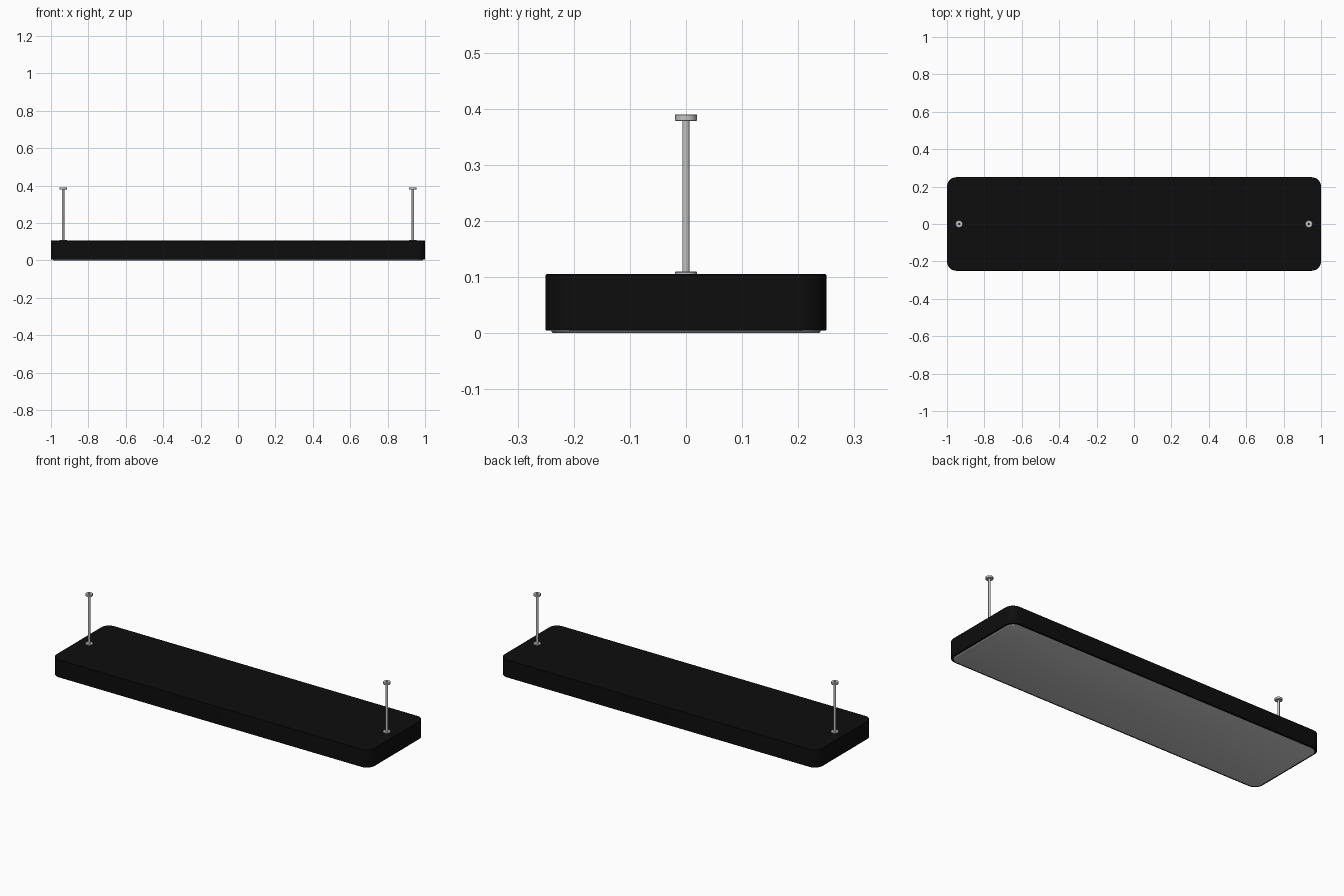
import bpy, bmesh, math

if "Cube" in bpy.data.objects:
    bpy.data.objects.remove(bpy.data.objects["Cube"])


def material(name, rgb):
    m = bpy.data.materials.new(name)
    m.diffuse_color = (*rgb, 1)
    m.use_nodes = True
    m.node_tree.nodes["Principled BSDF"].inputs["Base Color"].default_value = m.diffuse_color
    return m


BLACK = material("matte black", (0.004, 0.004, 0.004))
METAL = material("brushed metal", (0.55, 0.55, 0.55))
DIFFUSER = material("diffuser white", (0.6, 0.6, 0.6))


def finish(bm, name, mat):
    bmesh.ops.recalc_face_normals(bm, faces=bm.faces)
    me = bpy.data.meshes.new(name)
    bm.to_mesh(me)
    bm.free()
    ob = bpy.data.objects.new(name, me)
    bpy.context.collection.objects.link(ob)
    me.materials.append(mat)
    bpy.ops.object.select_all(action='DESELECT')
    ob.select_set(True)
    bpy.context.view_layer.objects.active = ob
    bpy.ops.object.shade_smooth_by_angle(angle=math.radians(35))
    return ob


def rounded_slab(name, hx, hy, r, layers, mat):
    """Rounded rectangle stacked through (z, inset) layers."""
    bm = bmesh.new()
    rings = []
    for z, inset in layers:
        ring = []
        for q, (sx, sy) in enumerate([(1, 1), (-1, 1), (-1, -1), (1, -1)]):
            for i in range(9):
                a = math.pi / 2 * (q + i / 8)
                ring.append(bm.verts.new((sx * (hx - r) + (r - inset) * math.cos(a),
                                          sy * (hy - r) + (r - inset) * math.sin(a), z)))
        rings.append(ring)
    for a, b in zip(rings, rings[1:]):
        for i in range(len(a)):
            j = (i + 1) % len(a)
            bm.faces.new((a[i], a[j], b[j], b[i]))
    bm.faces.new(rings[0])
    bm.faces.new(rings[-1])
    return finish(bm, name, mat)


def lathe(name, profile, x, mat, n=24):
    """Closed (radius, z) outline spun around a vertical axis at x."""
    bm = bmesh.new()
    rings = [[bm.verts.new((x + r * math.cos(2 * math.pi * i / n),
                            r * math.sin(2 * math.pi * i / n), z)) for i in range(n)]
             for r, z in profile]
    for a, b in zip(rings, rings[1:] + rings[:1]):
        for i in range(n):
            j = (i + 1) % n
            bm.faces.new((a[i], a[j], b[j], b[i]))
    return finish(bm, name, mat)


# Lamp housing and the diffuser plate under it
rounded_slab("housing", 1.0, 0.25, 0.05,
             [(0.005, 0.001), (0.006, 0), (0.104, 0), (0.105, 0.001)], BLACK)
rounded_slab("diffuser", 0.99, 0.24, 0.045,
             [(0.0, 0.004), (0.001, 0.0015), (0.0025, 0), (0.008, 0)], DIFFUSER)

# Hanging tubes with a base flange and a ring cap
for side, x in (("left", -0.935), ("right", 0.935)):
    lathe(side + "_flange", [(0.005, 0.104), (0.02, 0.104), (0.02, 0.108),
                             (0.018, 0.110), (0.005, 0.110)], x, METAL)
    lathe(side + "_rod", [(0.0045, 0.104), (0.0063, 0.104),
                          (0.0063, 0.385), (0.0045, 0.385)], x, METAL)
    lathe(side + "_cap", [(0.006, 0.378), (0.0185, 0.378), (0.0195, 0.379),
                          (0.0195, 0.389), (0.0185, 0.390), (0.006, 0.390)], x, METAL)
